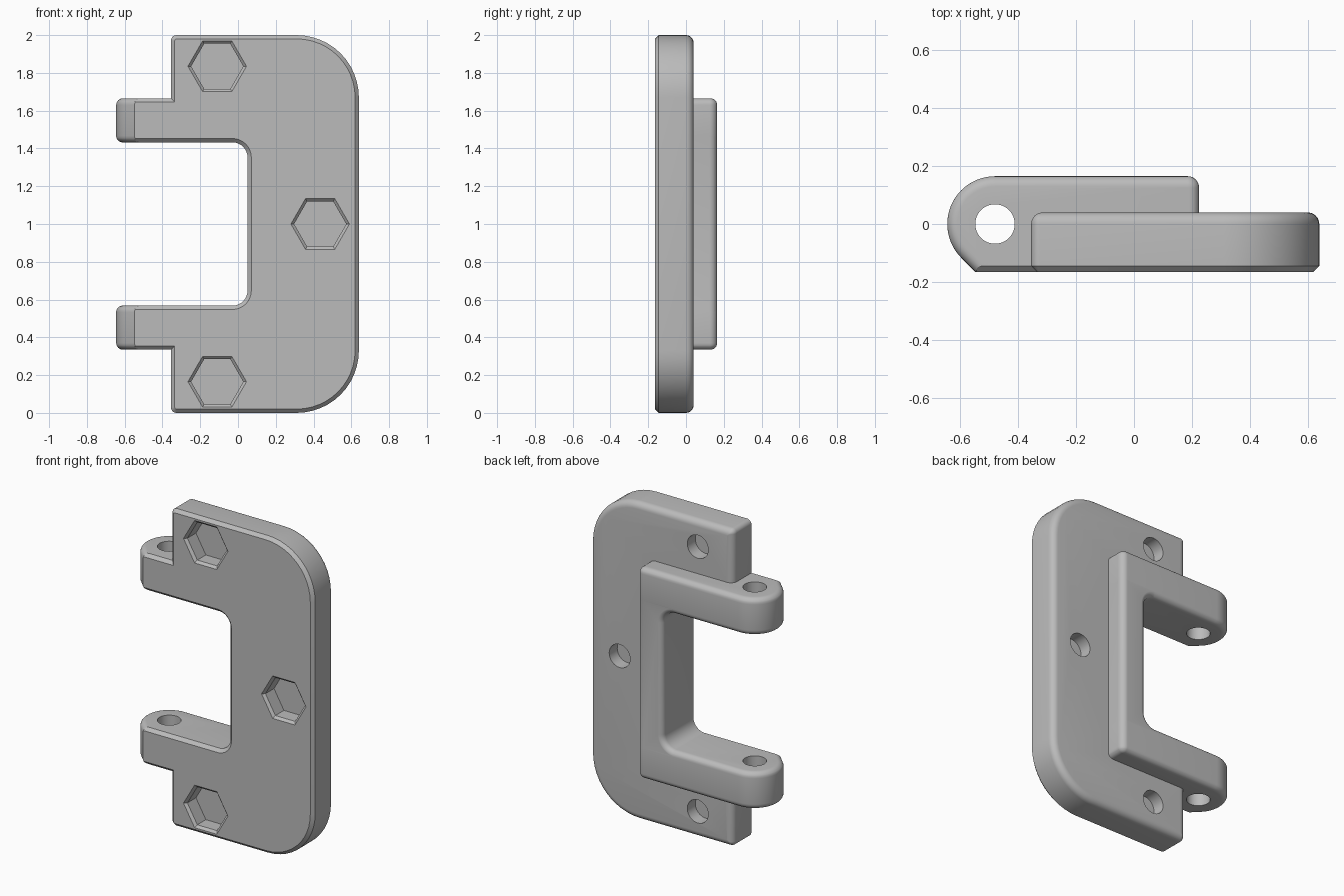
import bpy
import bmesh
from math import cos, sin, pi, radians, sqrt

cube = bpy.data.objects.get("Cube")
if cube:
    bpy.data.objects.remove(cube, do_unlink=True)

FRONT, BACK, PLATE_BACK = -0.165, 0.165, 0.04
FILLET, CHAMFER, EPS = 0.035, 0.02, 0.0005
ARM_LOW, ARM_HIGH = 1.432, 1.665
SEG = 12

grey = bpy.data.materials.new("plain grey")
grey.use_nodes = True
grey.diffuse_color = (0.5, 0.5, 0.5, 1)
grey.node_tree.nodes["Principled BSDF"].inputs["Base Color"].default_value = (0.5, 0.5, 0.5, 1)


def arc(cx, cy, r, start, end, n=SEG):
    return [(cx + r * cos(radians(start + (end - start) * i / n)),
             cy + r * sin(radians(start + (end - start) * i / n))) for i in range(n + 1)]


def rounded_rect(x0, x1, y0, y1, radii, inset=0.0):
    """Corner radii run counter-clockwise from the upper right."""
    pts = []
    for k, r in enumerate(radii):
        q = max(r - inset, 0.002)
        cx = x1 - inset - q if k in (0, 3) else x0 + inset + q
        cy = y1 - inset - q if k in (0, 1) else y0 + inset + q
        pts += arc(cx, cy, q, 90 * k, 90 * k + 90)
    return pts


def loft(name, sections, axis):
    """Joins (position, outline) sections along the y or z axis."""
    bm = bmesh.new()
    rings = []
    for t, pts in sections:
        rings.append([bm.verts.new((a, t, b) if axis == "y" else (a, b, t)) for a, b in pts])
    n = len(rings[0])
    for lo, hi in zip(rings, rings[1:]):
        for i in range(n):
            j = (i + 1) % n
            bm.faces.new((lo[i], lo[j], hi[j], hi[i]))
    bm.faces.new(rings[0])
    bm.faces.new(rings[-1])
    bmesh.ops.recalc_face_normals(bm, faces=bm.faces)
    mesh = bpy.data.meshes.new(name)
    bm.to_mesh(mesh)
    bm.free()
    mesh.materials.append(grey)
    obj = bpy.data.objects.new(name, mesh)
    bpy.context.collection.objects.link(obj)
    return obj


def combine(base, tool, operation):
    mod = base.modifiers.new(operation.lower(), "BOOLEAN")
    mod.operation, mod.solver, mod.object = operation, "EXACT", tool
    bpy.context.view_layer.update()
    bpy.context.view_layer.objects.active = base
    bpy.ops.object.modifier_apply(modifier=mod.name)
    bpy.data.objects.remove(tool, do_unlink=True)


def fillet_steps(r, n=6):
    """(distance from the end, inset) pairs of a quarter-round edge."""
    return [(r * (1 - cos(a)), r * (1 - sin(a))) for a in [pi / 2 * i / n for i in range(n + 1)]]


# Mounting plate: chamfered in front, rounded at the back
def plate_outline(inset):
    return rounded_rect(-0.355, 0.64, 0, 2, (0.33, 0.03, 0.03, 0.33), inset)


plate = [(FRONT, plate_outline(CHAMFER)), (FRONT + CHAMFER, plate_outline(0))]
plate += [(PLATE_BACK - h, plate_outline(d)) for h, d in reversed(fillet_steps(0.04))]
bracket = loft("hinge_bracket", plate, "y")

# Raised spine behind the plate
spine = rounded_rect(-0.3, 0.225 - EPS, -0.1, BACK - EPS, (0.04, 0.01, 0.01, 0.01))
combine(bracket, loft("spine", [(0.42, spine), (1.58, spine)], "z"), "UNION")


# Opening between the arms, flared to shape its edges
def opening_outline(grow):
    return rounded_rect(-1, 0.05, 2 - ARM_LOW, ARM_LOW, (0.08, 0.01, 0.01, 0.08), -grow - EPS)


opening = [(FRONT - 0.04, opening_outline(CHAMFER + 0.04)),
           (FRONT, opening_outline(CHAMFER)), (FRONT + CHAMFER, opening_outline(0))]
opening += [(BACK - h, opening_outline(d)) for h, d in reversed(fillet_steps(FILLET))]
opening.append((BACK + 0.1, opening_outline(FILLET)))
combine(bracket, loft("opening_cutter", opening, "y"), "DIFFERENCE")


# Hinge arms: rounded tip with a sloped flat toward the front
def arm_outline(h):
    d = FILLET - sqrt(max(0, FILLET ** 2 - (FILLET - h) ** 2))
    front = FRONT + max(0, CHAMFER - h)
    pts = arc(0.185, 0.125, 0.04 - d, 0, 90)
    pts += arc(-0.48, 0, BACK - d, 90, 225, 24)
    x, y = pts[-1]
    return pts + [(x + y - front, front), (0.225 - d, front)]


heights = sorted([h for h, d in fillet_steps(FILLET)] + [CHAMFER])
for low, high in ((ARM_LOW, ARM_HIGH), (2 - ARM_HIGH, 2 - ARM_LOW)):
    arm = [(low + h, arm_outline(h)) for h in heights]
    arm += [(high - h, arm_outline(h)) for h in reversed(heights)]
    combine(bracket, loft("arm", arm, "z"), "UNION")

# Hinge pin holes through both arms
pin = arc(-0.48, 0, 0.068, 0, 352.5, 47)
combine(bracket, loft("pin_cutter", [(0.2, pin), (1.8, pin)], "z"), "DIFFERENCE")

# Hexagonal nut pockets in front and blind screw holes behind
for x, z in ((-0.11, 1.835), (0.435, 1.0), (-0.11, 0.165)):
    pocket = [(FRONT + t, arc(x, z, r, 0, 300, 5))
              for t, r in ((-0.015, 0.17), (0, 0.155), (0.015, 0.138), (0.1, 0.138))]
    combine(bracket, loft("pocket_cutter", pocket, "y"), "DIFFERENCE")
    hole = arc(x, z, 0.073, 0, 352.5, 47)
    combine(bracket, loft("hole_cutter", [(-0.04, hole), (0.1, hole)], "y"), "DIFFERENCE")

# Smooth rounded surfaces, sharp edges kept
bpy.ops.object.select_all(action="DESELECT")
bracket.select_set(True)
bpy.context.view_layer.objects.active = bracket
bpy.ops.object.shade_smooth_by_angle(angle=radians(30))
